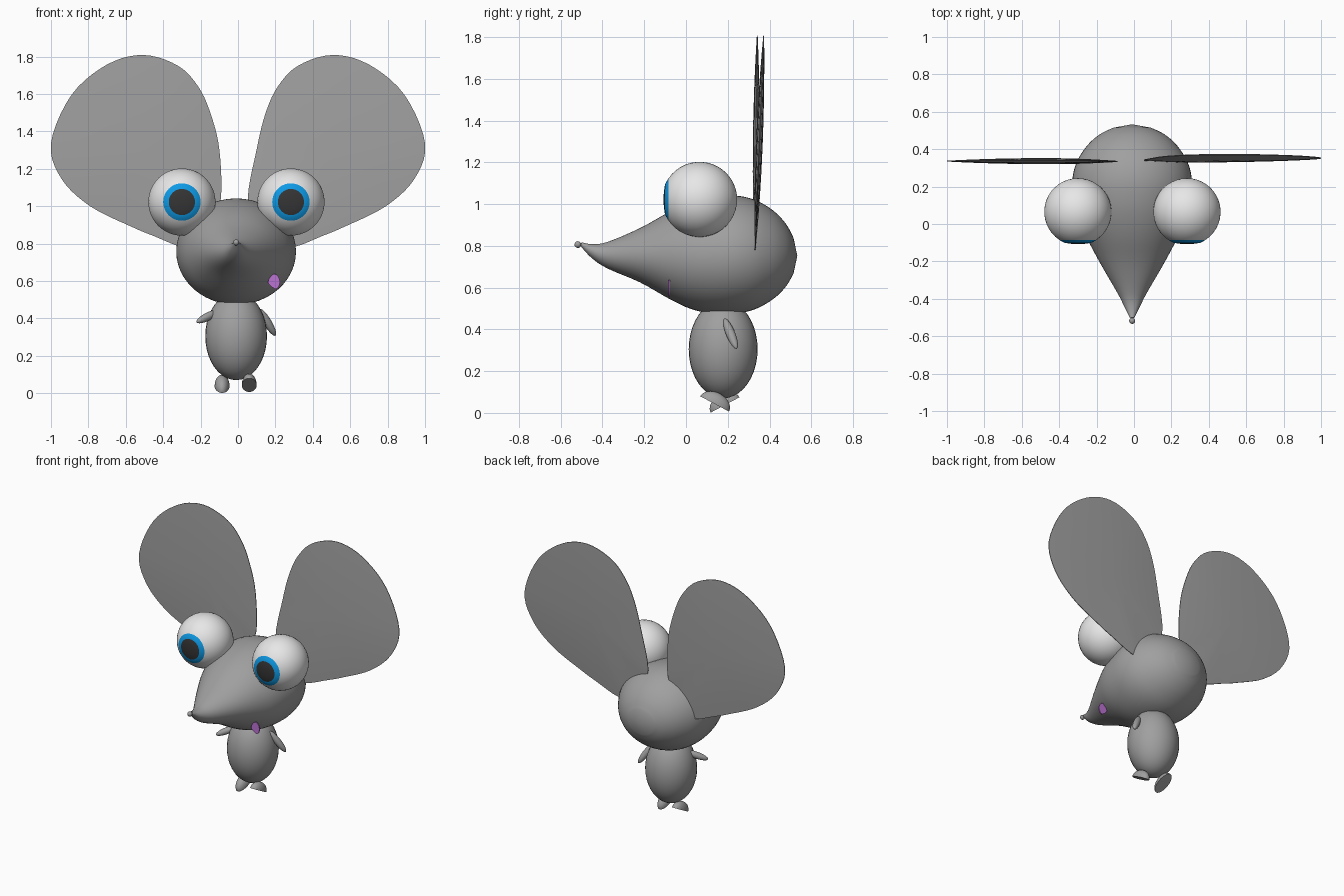
import bpy, bmesh, math
from mathutils import Vector, Matrix

if "Cube" in bpy.data.objects:
    bpy.data.objects.remove(bpy.data.objects["Cube"])


def material(name, r, g, b):
    m = bpy.data.materials.new(name)
    m.diffuse_color = (r, g, b, 1)
    m.use_nodes = True
    m.node_tree.nodes["Principled BSDF"].inputs["Base Color"].default_value = m.diffuse_color
    return m


GREY = material("grey fur", .35, .35, .35)
WHITE = material("eye white", .82, .82, .82)
BLUE = material("iris blue", .004, .32, .78)
DARK = material("pupil dark", .035, .035, .035)
PINK = material("tongue pink", .5, .17, .65)


def finish(bm, name, mats, angle=60):
    bmesh.ops.recalc_face_normals(bm, faces=bm.faces)
    me = bpy.data.meshes.new(name)
    bm.to_mesh(me)
    bm.free()
    for m in mats:
        me.materials.append(m)
    ob = bpy.data.objects.new(name, me)
    bpy.context.collection.objects.link(ob)
    bpy.ops.object.select_all(action='DESELECT')
    ob.select_set(True)
    bpy.context.view_layer.objects.active = ob
    bpy.ops.object.shade_smooth_by_angle(angle=math.radians(angle))
    return ob


def spline(pts, n, closed=False):
    """Catmull-Rom curve through points of any dimension."""
    out, k = [], len(pts)
    for i in range(k if closed else k - 1):
        idx = [i - 1, i, i + 1, i + 2]
        idx = [j % k if closed else min(max(j, 0), k - 1) for j in idx]
        a, b, c, d = (pts[j] for j in idx)
        for s in range(n):
            t = s / n
            out.append([.5 * (2 * q + (r - p) * t + (2 * p - 5 * q + 4 * r - w) * t * t
                              + (3 * q - p - 3 * r + w) * t ** 3)
                        for p, q, r, w in zip(a, b, c, d)])
    if not closed:
        out.append(list(pts[-1]))
    return out


def loft(name, start, rings, end, mats, band=lambda i: 0, angle=60):
    """Skin rings of equal length and close both ends with a point."""
    bm = bmesh.new()
    a, z = bm.verts.new(start), bm.verts.new(end)
    vs = [[bm.verts.new(p) for p in r] for r in rings]
    n = len(vs[0])
    for k in range(n):
        j = (k + 1) % n
        bm.faces.new((a, vs[0][k], vs[0][j])).material_index = band(0)
        for i in range(len(vs) - 1):
            f = bm.faces.new((vs[i][k], vs[i + 1][k], vs[i + 1][j], vs[i][j]))
            f.material_index = band(i + 1)
        bm.faces.new((z, vs[-1][j], vs[-1][k])).material_index = band(len(vs))
    return finish(bm, name, mats, angle)


def oval(y, cx, cz, rx, rz, n=48):
    return [(cx + rx * math.cos(2 * math.pi * k / n), y,
             cz + rz * math.sin(2 * math.pi * k / n)) for k in range(n)]


def ellipsoid(name, centre, radii, rot=None, half=False):
    bm = bmesh.new()
    bmesh.ops.create_uvsphere(bm, u_segments=32, v_segments=20, radius=1)
    if half:
        bmesh.ops.bisect_plane(bm, geom=bm.verts[:] + bm.edges[:] + bm.faces[:], dist=1e-4,
                               plane_co=(0, 0, 0), plane_no=(0, 0, -1), clear_outer=True)
        bmesh.ops.holes_fill(bm, edges=[e for e in bm.edges if e.is_boundary])
    m = Matrix.Translation(centre) @ (rot or Matrix()) @ Matrix.Diagonal((*radii, 1))
    bmesh.ops.transform(bm, matrix=m, verts=bm.verts)
    return finish(bm, name, [GREY], 50)


# Head: y, centre height, half width, half height
sections = [(-.50, .805, .012, .012), (-.45, .774, .038, .034), (-.375, .755, .075, .064),
            (-.22, .755, .165, .13), (-.08, .754, .24, .208), (.02, .752, .285, .253),
            (.12, .754, .31, .278), (.23, .758, .32, .283), (.33, .758, .297, .262),
            (.42, .757, .24, .21), (.48, .755, .172, .148), (.515, .753, .1, .085)]
loft("head", (-.01, -.505, .805),
     [oval(y, -.01, z, rx, rz) for y, z, rx, rz in spline(sections, 4)],
     (-.01, .533, .752), [GREY])
ellipsoid("nose", (-.01, -.518, .806), (.016, .016, .016))

# Body
ellipsoid("body", (-.01, .178, .305), (.165, .165, .235))

# Ears: thin lenses, right one leans slightly backwards
rim = [(.10, 1.305), (.145, 1.49), (.21, 1.635), (.32, 1.75), (.505, 1.808), (.70, 1.757),
       (.89, 1.595), (1.0, 1.335), (.943, 1.145), (.788, .998), (.565, .888), (.445, .838),
       (.31, .785), (.22, .79)]
for side, label, root, lean in ((-1, "left", .092, .01), (1, "right", .053, .04)):
    outline = spline([(root + .06, .93), (root, 1.04)] + rim, 5, closed=True)

    def ear_ring(s, face):
        ring = []
        for x, z in outline:
            x, z = .48 + (x - .48) * s, 1.28 + (z - 1.28) * s
            y = .331 + lean * (z - .78) + face * (.002 + .014 * (1 - s * s))
            ring.append((side * x, y, z))
        return ring

    mid = .331 + lean * .5
    scales = [.25, .5, .7, .85, .95, 1]
    loft(label + "_ear", (side * .48, mid - .016, 1.28),
         [ear_ring(s, -1) for s in scales] + [ear_ring(s, 1) for s in reversed(scales)],
         (side * .48, mid + .016, 1.28), [GREY])

# Eyes: spheres with the pole facing front; pupil and iris are the front bands
R = .18
angles = [math.asin(r / R) for r in (.035, .07, .085, .1)]
angles += [angles[-1] + (math.pi - angles[-1]) * k / 17 for k in range(1, 17)]
for label, x in (("left", -.30), ("right", .283)):
    loft(label + "_eye", (x, .065 - .173, 1.022),
         [oval(.065 - min(R * math.cos(a), .171), x, 1.022, R * math.sin(a), R * math.sin(a))
          for a in angles],
         (x, .065 + R, 1.022), [WHITE, BLUE, DARK],
         lambda i: 2 if i < 2 else 1 if i < 4 else 0)

# Arms: slim ellipsoids from shoulder to hand
for label, a, b in (("left", (-.10, .16, .44), (-.22, .07, .38)),
                    ("right", (.115, .185, .45), (.20, .242, .308))):
    a, b = Vector(a), Vector(b)
    ellipsoid(label + "_arm", (a + b) / 2, (.022, .022, (b - a).length / 2),
              (b - a).to_track_quat('Z', 'Y').to_matrix().to_4x4())

# Feet: flat-soled domes in mid step
for label, c, tilt in (("left", (-.085, .187, .038), 28), ("right", (.06, .137, .043), -28)):
    ellipsoid(label + "_foot", c, (.04, .078, .055),
              Matrix.Rotation(math.radians(tilt), 4, 'X'), half=True)

# Tongue: thin plate at the side of the mouth
bm = bmesh.new()
tip = [(.16, .595), (.182, .632), (.205, .634), (.222, .61), (.222, .58), (.205, .557), (.178, .57)]
front = bm.faces.new([bm.verts.new((x, -.084, z)) for x, z in spline(tip, 3, closed=True)])
new = bmesh.ops.extrude_face_region(bm, geom=[front], use_keep_orig=True)["geom"]
bmesh.ops.translate(bm, vec=(0, .008, 0), verts=[v for v in new if isinstance(v, bmesh.types.BMVert)])
finish(bm, "tongue", [PINK], 30)
